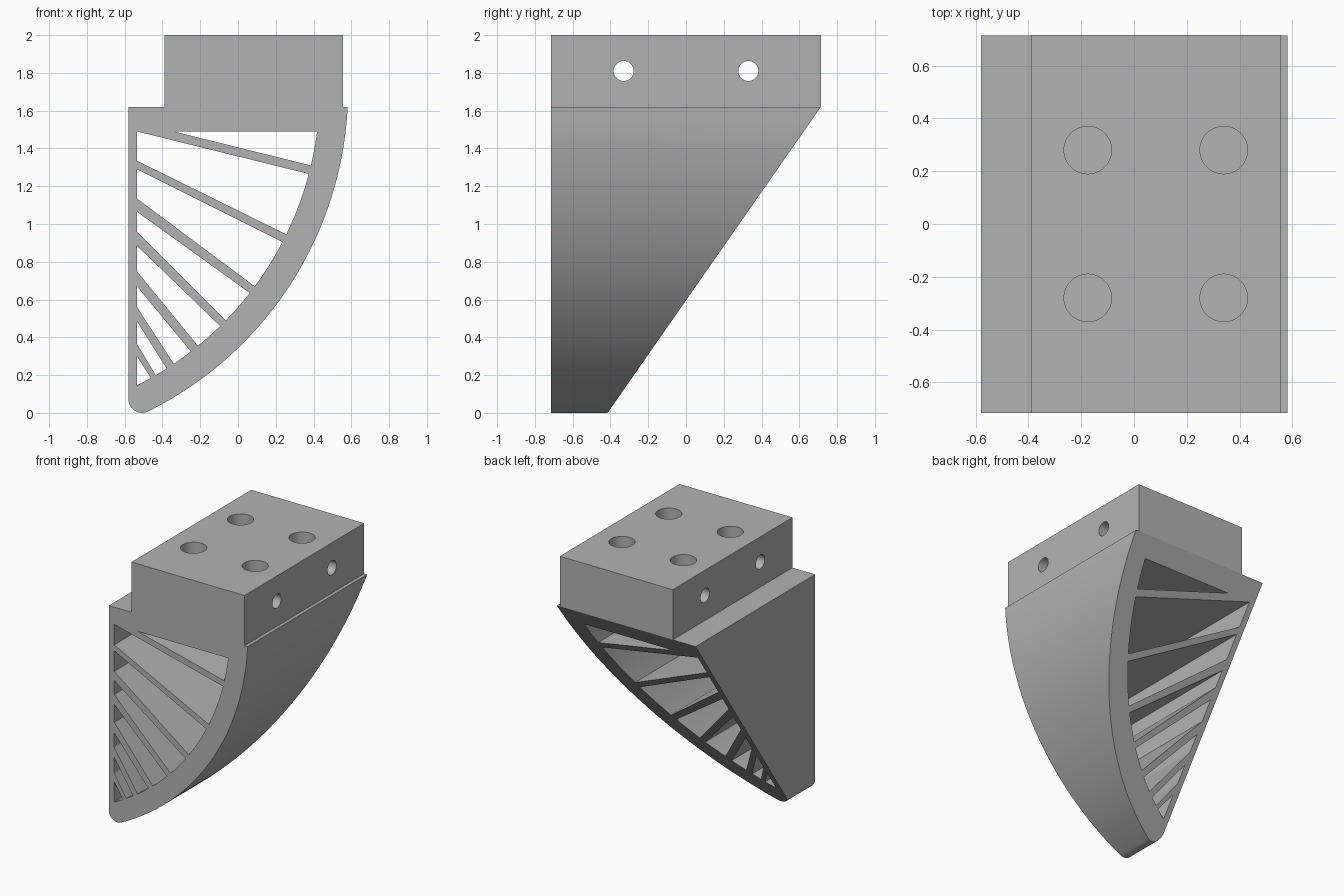
import bpy, bmesh, math
from mathutils import Vector, Matrix

cube = bpy.data.objects.get("Cube")
if cube:
    bpy.data.objects.remove(cube, do_unlink=True)

grey = bpy.data.materials.new("light_grey")
grey.use_nodes = True
colour = (0.45, 0.45, 0.45, 1)
grey.diffuse_color = colour
grey.node_tree.nodes["Principled BSDF"].inputs["Base Color"].default_value = colour

HALF = 0.715                 # half depth
CX, CZ = -1.321, 1.714       # centre of the curved wall
R_OUT, R_IN = 1.904, 1.754
LEFT, WALL, SHELF = -0.58, -0.535, 1.62


def make_object(name, bm):
    bmesh.ops.recalc_face_normals(bm, faces=bm.faces)
    mesh = bpy.data.meshes.new(name)
    bm.to_mesh(mesh)
    bm.free()
    mesh.materials.append(grey)
    obj = bpy.data.objects.new(name, mesh)
    bpy.context.collection.objects.link(obj)
    return obj


def prism(name, points, axis, half):
    """Extrude a flat outline along x or y, centred on the origin."""
    bm = bmesh.new()
    along_y = axis == "y"
    verts = [bm.verts.new((u, -half, v) if along_y else (-half, u, v)) for u, v in points]
    face = bm.faces.new(verts)
    top = bmesh.ops.extrude_face_region(bm, geom=[face])["geom"]
    move = Vector((0, 2 * half, 0)) if along_y else Vector((2 * half, 0, 0))
    bmesh.ops.translate(bm, vec=move, verts=[g for g in top if isinstance(g, bmesh.types.BMVert)])
    return make_object(name, bm)


def cylinder(name, centre, radius, depth, turn=0):
    bm = bmesh.new()
    matrix = Matrix.Translation(centre) @ Matrix.Rotation(turn, 4, "Y")
    bmesh.ops.create_cone(bm, cap_ends=True, segments=48, radius1=radius,
                          radius2=radius, depth=depth, matrix=matrix)
    return make_object(name, bm)


def cut(target, cutter):
    mod = target.modifiers.new("cut", "BOOLEAN")
    mod.operation = "DIFFERENCE"
    mod.solver = "EXACT"
    mod.object = cutter
    bpy.context.view_layer.objects.active = target
    bpy.ops.object.modifier_apply(modifier=mod.name)
    bpy.data.objects.remove(cutter, do_unlink=True)


def arc(cx, cz, r, start, end, steps):
    angles = [start + (end - start) * i / steps for i in range(steps + 1)]
    return [(cx + r * math.cos(a), cz + r * math.sin(a)) for a in angles]


# Outline: mounting block, curved wall, rounded toe and straight wall
toe = 0.072
toe_x = LEFT + toe
toe_z = CZ - math.sqrt((R_OUT - toe) ** 2 - (toe_x - CX) ** 2)
meet = math.atan2(toe_z - CZ, toe_x - CX)
outline = [(-0.39, 2), (0.555, 2), (0.555, SHELF)]
outline += arc(CX, CZ, R_OUT, math.asin((SHELF - CZ) / R_OUT), meet, 48)
outline += arc(toe_x, toe_z, toe, meet, -math.pi, 12)[1:]
outline += [(LEFT, SHELF), (-0.39, SHELF)]
bracket = prism("bracket", outline, "y", HALF)

# Openings between the ribs: wall top, arc top, wall bottom, arc bottom
openings = [
    (1.49, 1.265, 1.335, 0.945), (1.29, 0.905, 1.135, 0.67),
    (1.065, 0.635, 0.96, 0.49), (0.885, 0.46, 0.75, 0.355),
    (0.67, 0.325, 0.56, 0.26), (0.485, 0.235, 0.365, 0.2),
    (0.30, 0.185, None, 0.146),
]


def arc_between(z_low, z_high):
    low, high = (math.asin((z - CZ) / R_IN) for z in (z_low, z_high))
    return arc(CX, CZ, R_IN, low, high, 8)


shapes = [[(-0.34, 1.49)] + arc_between(1.31, 1.49)]
for wall_top, arc_top, wall_low, arc_low in openings:
    corner = [(WALL, wall_top)]
    if wall_low is not None:
        corner.append((WALL, wall_low))
    shapes.append(corner + arc_between(arc_low, arc_top))
for shape in shapes:
    cut(bracket, prism("opening_cutter", shape, "y", 1))

# Sloping back below the block
slope = (HALF - 0.001 + 0.415) / SHELF
y_at = lambda z: -0.415 + slope * z
cut(bracket, prism("slope_cutter", [(y_at(-0.2), -0.2), (y_at(1.9), -0.2), (y_at(1.9), 1.9)], "x", 1))

# Blind holes in the top, cross holes through the sides
for side in (-1, 1):
    for x in (-0.175, 0.34):
        cut(bracket, cylinder("top_hole_cutter", (x, side * 0.28, 1.87), 0.09, 0.5))
    cut(bracket, cylinder("cross_hole_cutter", (0, side * 0.33, 1.81), 0.053, 2, math.pi / 2))

# Smooth curves, sharp edges
bpy.ops.object.select_all(action="DESELECT")
bracket.select_set(True)
bpy.context.view_layer.objects.active = bracket
bpy.ops.object.shade_smooth_by_angle(angle=math.radians(30))
